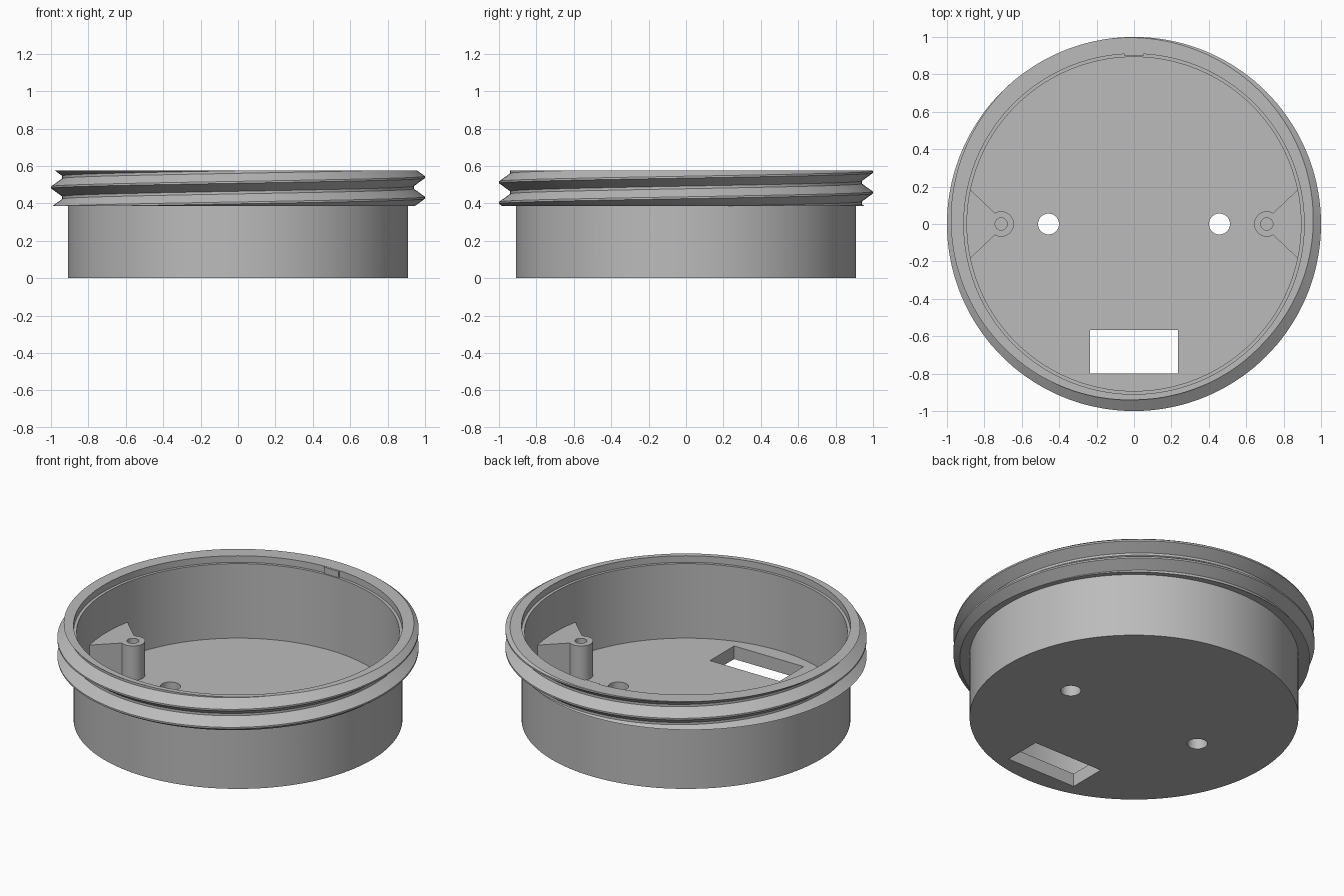
import bpy, bmesh
from math import sin, cos, pi, radians
from mathutils import Matrix

old = bpy.data.objects.get("Cube")
if old:
    bpy.data.objects.remove(old, do_unlink=True)

grey = bpy.data.materials.new("matte grey")
grey.use_nodes = True
COLOUR = (0.5, 0.5, 0.5, 1)
grey.diffuse_color = COLOUR
grey.node_tree.nodes["Principled BSDF"].inputs["Base Color"].default_value = COLOUR

SEGMENTS = 144
BODY_R, INNER_R = 0.91, 0.893
FLOOR, COLLAR, TOP = 0.08, 0.387, 0.575
STEP = 0.535
ROOT, CREST, PITCH = 0.94, 1.0, 0.11
CREST_Z = 0.54          # crest height on the +x side
FLAT, FLANK = 0.005, 0.048


def make_object(name, bm):
    bmesh.ops.recalc_face_normals(bm, faces=bm.faces)
    mesh = bpy.data.meshes.new(name)
    bm.to_mesh(mesh)
    bm.free()
    mesh.materials.append(grey)
    obj = bpy.data.objects.new(name, mesh)
    bpy.context.collection.objects.link(obj)
    return obj


def prism(name, outline, low, high, matrix=Matrix()):
    """Extrude a flat outline along its local z."""
    bm = bmesh.new()
    face = bm.faces.new([bm.verts.new((x, y, low)) for x, y in outline])
    new = bmesh.ops.extrude_face_region(bm, geom=[face])["geom"]
    verts = [v for v in new if isinstance(v, bmesh.types.BMVert)]
    bmesh.ops.translate(bm, verts=verts, vec=(0, 0, high - low))
    bm.transform(matrix)
    return make_object(name, bm)


def arc(cx, cy, r, start, end, steps):
    angles = [radians(start + (end - start) * i / steps) for i in range(steps + 1)]
    return [(cx + r * cos(a), cy + r * sin(a)) for a in angles]


def circle(cx, cy, r):
    return arc(cx, cy, r, 0, 360, 40)[:-1]


def cut(obj, cutter):
    cutter.hide_render = True
    mod = obj.modifiers.new("cut", 'BOOLEAN')
    mod.operation, mod.solver, mod.object = 'DIFFERENCE', 'EXACT', cutter
    bpy.context.view_layer.objects.active = obj
    bpy.ops.object.modifier_apply(modifier=mod.name)
    bpy.data.objects.remove(cutter, do_unlink=True)


def thread_radius(z, crest):
    d = abs((z - crest + PITCH / 2) % PITCH - PITCH / 2)
    t = min(max((d - FLAT) / (FLANK - FLAT), 0), 1)
    return CREST + (ROOT - CREST) * t


def column(turn):
    """Cross-section of the cup at a fraction of a turn, with the helical thread."""
    crest = CREST_Z + PITCH * turn
    points = [(0, 0), (BODY_R, 0), (BODY_R, COLLAR)]
    for k in range(-4, 3):
        for offset in (-FLANK, -FLAT, FLAT, FLANK):
            z = min(max(crest + k * PITCH + offset, COLLAR), TOP)
            points.append((thread_radius(z, crest), z))
    return points + [(BODY_R, TOP), (BODY_R, STEP), (INNER_R, STEP),
                     (INNER_R, FLOOR), (0, FLOOR)]


# Threaded cup: one swept section
bm = bmesh.new()
grid = []
for i in range(SEGMENTS + 1):
    a = 2 * pi * i / SEGMENTS
    grid.append([bm.verts.new((r * cos(a), r * sin(a), z))
                 for r, z in column(i / SEGMENTS)])
for a, b in zip(grid, grid[1:]):
    for j in range(len(a) - 1):
        bm.faces.new((a[j], b[j], b[j + 1], a[j + 1]))
bmesh.ops.remove_doubles(bm, verts=bm.verts, dist=1e-5)
cup = make_object("threaded_cup", bm)

# Floor openings
for side in (-1, 1):
    cut(cup, prism("hole_cutter", circle(side * 0.457, 0, 0.056), -0.1, 0.2))
slot = [(-0.235, -0.8), (0.235, -0.8), (0.235, -0.567), (-0.235, -0.567)]
cut(cup, prism("slot_cutter", slot, -0.1, 0.2))


# Rounded side window, cut radially
def window_cutter():
    w, h, r = 0.178, 0.08, 0.03
    outline = (arc(w - r, h - r, r, 0, 90, 6) + arc(r - w, h - r, r, 90, 180, 6)
               + arc(r - w, r - h, r, 180, 270, 6) + arc(w - r, r - h, r, 270, 360, 6))
    place = (Matrix.Translation((0, 0, 0.24)) @ Matrix.Rotation(radians(-21.5), 4, 'Z')
             @ Matrix(((0, 0, 1, 0), (1, 0, 0, 0), (0, 1, 0, 0), (0, 0, 0, 1))))
    return prism("window_cutter", outline, 0.755, 1.1, place)


cut(cup, window_cutter())

# Screw bosses against the side walls
parts = [cup]
for side, name in ((1, "left_boss"), (-1, "right_boss")):
    outline = [(0.882, 0.19), (0.9, 0), (0.882, -0.19)]
    outline += arc(0.71, 0, 0.068, 300, 60, 20)
    outline = [(side * x, y) for x, y in outline]
    boss = prism(name, outline, FLOOR - 0.01, 0.29)
    cut(boss, prism("screw_cutter", circle(side * 0.71, 0, 0.033), 0.12, 0.4))
    if side == 1:
        cut(boss, window_cutter())
    parts.append(boss)

# Key tab in the rim recess at the back
tab = [(-0.05, 0.899), (0.05, 0.899), (0.05, 0.918), (-0.05, 0.918)]
parts.append(prism("rim_key_tab", tab, STEP - 0.01, TOP - 0.001))

for obj in parts:
    bpy.ops.object.select_all(action='DESELECT')
    obj.select_set(True)
    bpy.context.view_layer.objects.active = obj
    bpy.ops.object.shade_smooth_by_angle(angle=radians(25))
